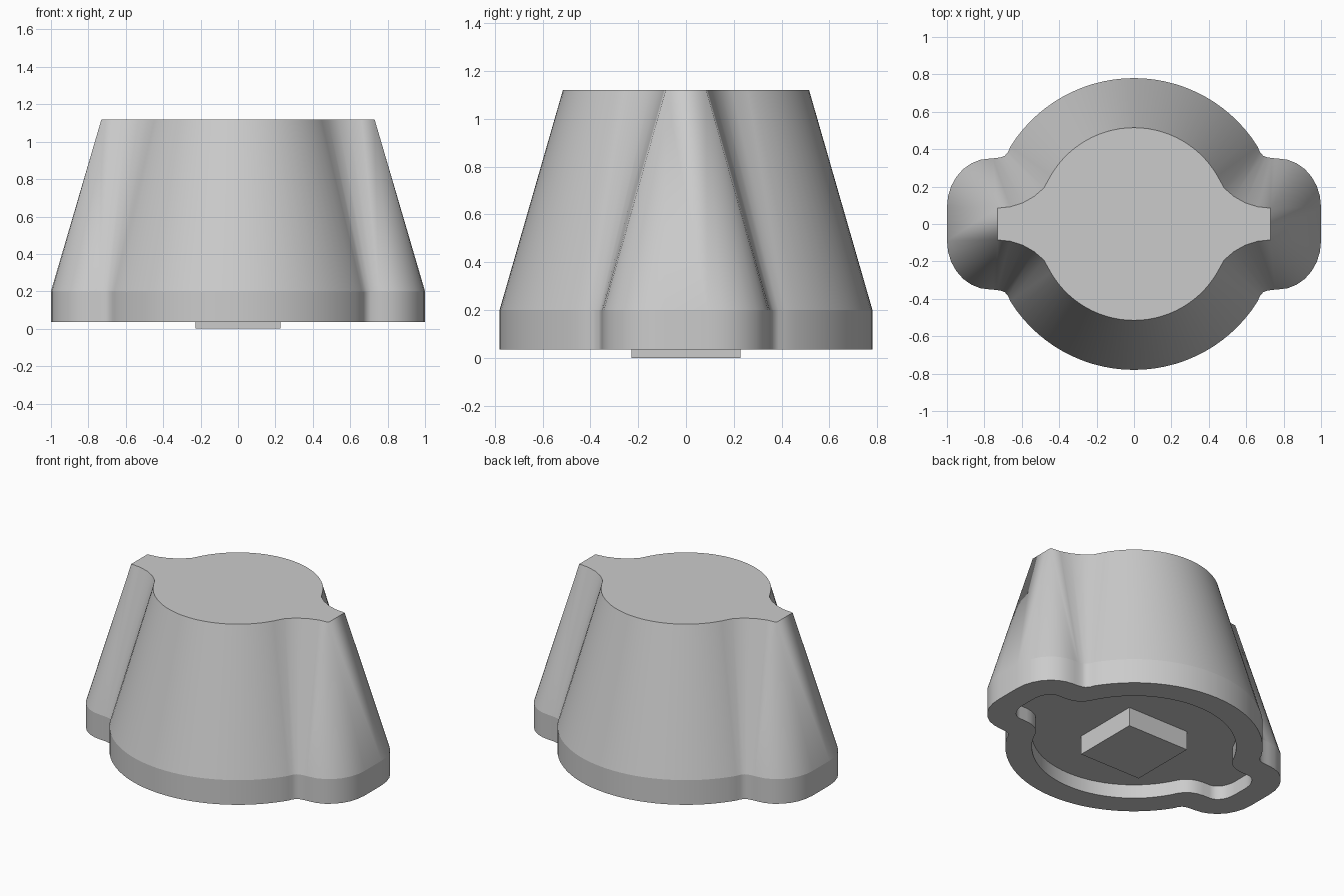
import bpy, bmesh
from math import sin, cos, radians

cube = bpy.data.objects.get("Cube")
if cube:
    bpy.data.objects.remove(cube)

grey = bpy.data.materials.new("light grey")
grey.use_nodes = True
grey.diffuse_color = (0.6, 0.6, 0.6, 1)
grey.node_tree.nodes["Principled BSDF"].inputs["Base Color"].default_value = (0.6, 0.6, 0.6, 1)


def arc(cx, cy, rx, ry, start, end, n):
    """Points along an elliptical arc, angles in degrees."""
    angles = [radians(start + (end - start) * i / (n - 1)) for i in range(n)]
    return [(cx + rx * cos(a), cy + ry * sin(a)) for a in angles]


def full_loop(q):
    """Mirror a quarter outline into a closed loop."""
    return (q + [(x, -y) for x, y in reversed(q)]
            + [(-x, -y) for x, y in q[1:]]
            + [(-x, y) for x, y in reversed(q[1:])])


def finish(name, bm, angle):
    bmesh.ops.recalc_face_normals(bm, faces=bm.faces)
    mesh = bpy.data.meshes.new(name)
    bm.to_mesh(mesh)
    bm.free()
    mesh.materials.append(grey)
    obj = bpy.data.objects.new(name, mesh)
    bpy.context.collection.objects.link(obj)
    bpy.ops.object.select_all(action='DESELECT')
    obj.select_set(True)
    bpy.context.view_layer.objects.active = obj
    bpy.ops.object.shade_smooth_by_angle(angle=radians(angle))
    return obj


# Quarter outlines: round body, concave neck, side lobe
ARC, LOBE = 15, 8
base = full_loop(
    arc(0, 0, 0.78, 0.78, 90, 32, ARC)
    + [(0.672, 0.387), (0.69, 0.365), (0.71, 0.357), (0.735, 0.353), (0.755, 0.351)]
    + arc(0.77, 0.09, 0.23, 0.26, 90, 0, LOBE))
top = full_loop(
    arc(0, 0, 0.515, 0.515, 90, 30, ARC)
    + arc(0.73, 0.425, 0.34, 0.34, 223, 270, 5)
    + [(0.73, 0.085)] * LOBE)
recess = full_loop(
    arc(0, 0, 0.62, 0.62, 90, 24.3, ARC)
    + [(0.58, 0.236), (0.6, 0.215), (0.625, 0.2), (0.66, 0.187), (0.7, 0.181)]
    + arc(0.75, 0.05, 0.09, 0.13, 90, 0, LOBE))

# Body: loft from the recess ceiling, around the rim, up to the top
bm = bmesh.new()
levels = [(recess, 0.127), (recess, 0.035), (base, 0.035), (base, 0.2), (top, 1.12)]
rings = [[bm.verts.new((x, y, z)) for x, y in outline] for outline, z in levels]
for lower, upper in zip(rings, rings[1:]):
    for i in range(len(lower)):
        bm.faces.new((lower[i - 1], lower[i], upper[i], upper[i - 1]))
bm.faces.new(rings[0])
bm.faces.new(rings[-1])
shoulder = rings[3]
for i in range(len(shoulder)):
    bm.edges.get((shoulder[i - 1], shoulder[i])).smooth = False
bmesh.ops.remove_doubles(bm, verts=bm.verts, dist=0.0005)
finish("body", bm, 32)

# Square peg below the recess
bm = bmesh.new()
bmesh.ops.create_cube(bm, size=1)
for v in bm.verts:
    v.co.x *= 0.455
    v.co.y *= 0.455
    v.co.z = 0.0 if v.co.z < 0 else 0.13
finish("square_peg", bm, 30)
